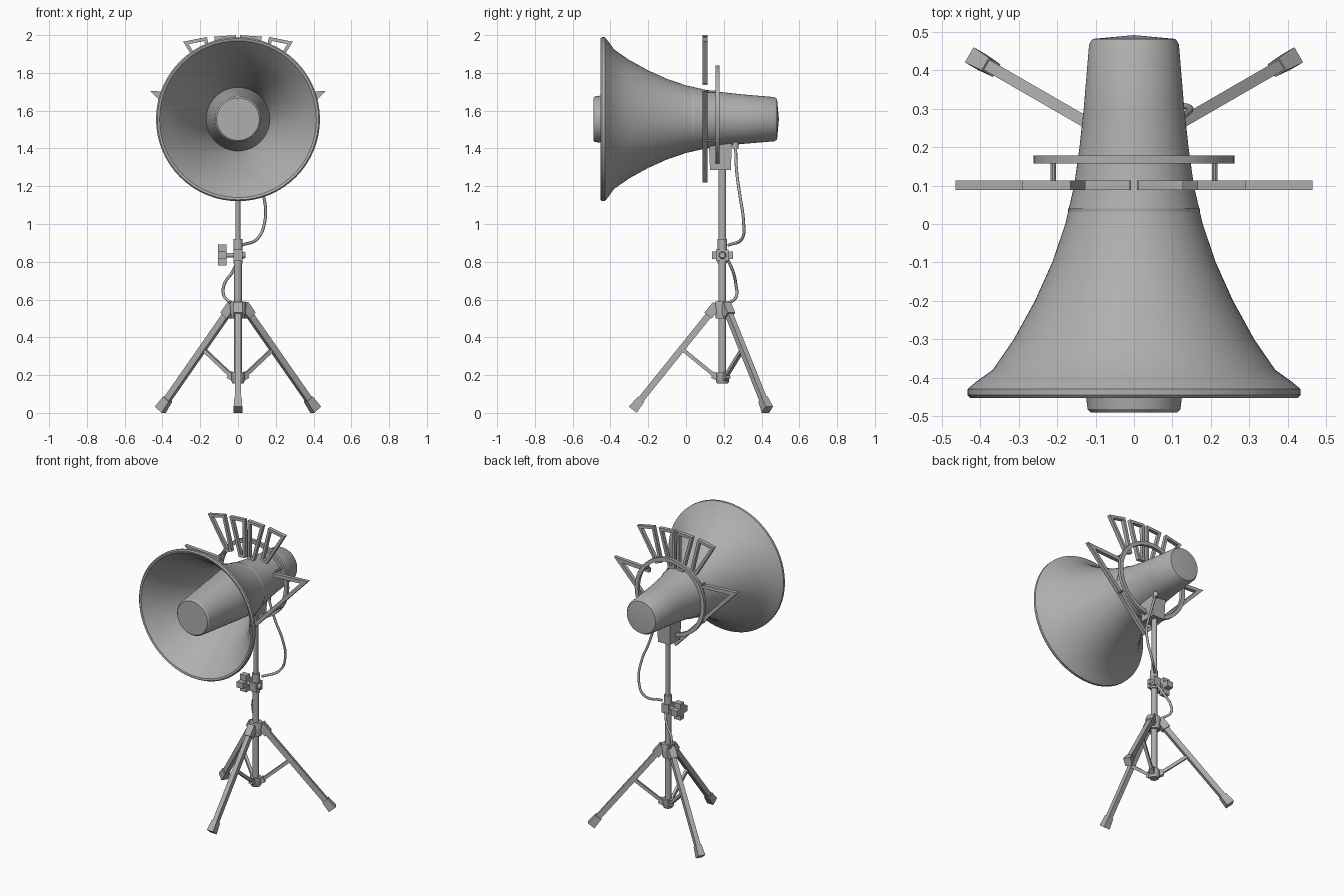
import bpy, bmesh, math
from mathutils import Vector

cube = bpy.data.objects.get("Cube")
if cube:
    bpy.data.objects.remove(cube, do_unlink=True)

PY = 0.193     # tripod axis, y
HZ = 1.555     # horn axis, z

grey = bpy.data.materials.new("grey_metal")
grey.use_nodes = True
grey.diffuse_color = (0.43, 0.43, 0.43, 1)
grey.node_tree.nodes["Principled BSDF"].inputs["Base Color"].default_value = (0.43, 0.43, 0.43, 1)


def loft(name, sections, loop=False, ring=True):
    """Skin a series of equal-length cross-sections."""
    bm = bmesh.new()
    rows = [[bm.verts.new(p) for p in s] for s in sections]
    count, n = len(rows), len(rows[0])
    for i in range(count if loop else count - 1):
        a, b = rows[i], rows[(i + 1) % count]
        for j in range(n if ring else n - 1):
            k = (j + 1) % n
            bm.faces.new((a[j], a[k], b[k], b[j]))
    if not loop:
        bm.faces.new(rows[0])
        bm.faces.new(rows[-1])
    bmesh.ops.remove_doubles(bm, verts=bm.verts, dist=1e-5)
    bmesh.ops.recalc_face_normals(bm, faces=bm.faces)
    me = bpy.data.meshes.new(name)
    bm.to_mesh(me)
    bm.free()
    me.materials.append(grey)
    me.shade_smooth()
    me.set_sharp_from_angle(angle=math.radians(32))
    ob = bpy.data.objects.new(name, me)
    bpy.context.collection.objects.link(ob)
    return ob


def lathe(name, profile, axis, center_z=0, segs=64, ring=False):
    """Spin (position, radius) pairs about the horn axis or the pole axis."""
    sections = []
    for i in range(segs):
        t = 2 * math.pi * i / segs
        c, s = math.cos(t), math.sin(t)
        if axis == "Y":
            sections.append([(r * c, p, center_z + r * s) for p, r in profile])
        else:
            sections.append([(r * c, PY + r * s, p) for p, r in profile])
    return loft(name, sections, loop=True, ring=ring)


def beam(name, a, b, w, h, sides=4, taper=1):
    """Straight bar from a to b; four sides give a box, more give a rod."""
    a, b = Vector(a), Vector(b)
    d = (b - a).normalized()
    side = Vector((1, 0, 0)) if abs(d.z) > 0.99 else d.cross(Vector((0, 0, 1))).normalized()
    up = side.cross(d)
    grow = 1 / math.cos(math.pi / sides) / 2
    rings = []
    for p, k in ((a, 1), (b, taper)):
        angles = [2 * math.pi * (i + 0.5) / sides for i in range(sides)]
        rings.append([p + k * grow * (side * w * math.cos(t) + up * h * math.sin(t)) for t in angles])
    return loft(name, rings)


def flat_frame(name, pts, width, closed):
    """Mitred flat strip inside a counter-clockwise x-z outline."""
    front, back = 0.088, 0.113
    pts = [Vector(p) for p in pts]
    n = len(pts)
    rings = []
    for i, p in enumerate(pts):
        normals = []
        if closed or i > 0:
            normals.append((p - pts[i - 1]).normalized())
        if closed or i < n - 1:
            normals.append((pts[(i + 1) % n] - p).normalized())
        normals = [Vector((-e.y, e.x)) for e in normals]
        u, v = normals[0], normals[-1]
        q = p + (u + v) / (1 + u.dot(v)) * width
        rings.append([(p.x, front, p.y), (q.x, front, q.y), (q.x, back, q.y), (p.x, back, p.y)])
    return loft(name, rings, loop=closed)


def cable(name, pts):
    cu = bpy.data.curves.new(name, "CURVE")
    cu.dimensions = "3D"
    cu.bevel_depth = 0.008
    cu.bevel_resolution = 2
    cu.use_fill_caps = True
    sp = cu.splines.new("BEZIER")
    sp.bezier_points.add(len(pts) - 1)
    for bp, p in zip(sp.bezier_points, pts):
        bp.co = p
        bp.handle_left_type = bp.handle_right_type = "AUTO"
    cu.materials.append(grey)
    bpy.context.collection.objects.link(bpy.data.objects.new(name, cu))


# Horn shell: back cap, flared outside, rolled rim, hollow inside
lathe("horn", [
    (0.492, 0), (0.482, 0.108), (0.468, 0.117), (0.3, 0.131), (0.2, 0.142), (0.1, 0.156),
    (0, 0.179), (-0.1, 0.213), (-0.2, 0.258), (-0.3, 0.313), (-0.38, 0.368),
    (-0.41, 0.41), (-0.43, 0.434), (-0.445, 0.434), (-0.453, 0.427), (-0.45, 0.415),
    (-0.38, 0.355), (-0.3, 0.301), (-0.2, 0.246), (-0.1, 0.201), (0, 0.168),
    (0.1, 0.145), (0.1, 0)], "Y", HZ)

# Inner reflector plug
lathe("horn_plug", [(-0.491, 0), (-0.491, 0.113), (-0.482, 0.121), (-0.45, 0.125),
                    (-0.2, 0.15), (0.04, 0.172), (0.08, 0)], "Y", HZ)

# Round ring behind the crest
lathe("crest_ring", [(0.157, 0.262), (0.178, 0.262), (0.178, 0.236), (0.157, 0.236)],
      "Y", 1.577, ring=True)

# Crest: pointed shield outline with four tapering rays
flat_frame("crest_shield", [(-0.2, 1.69), (-0.465, 1.705), (0, 1.22), (0.465, 1.705), (0.2, 1.69)],
           0.024, False)
ray_shapes = {
    "inner": [(0.127, 1.992), (0.01, 2.0), (0.008, 1.74), (0.056, 1.735)],
    "outer": [(0.29, 1.965), (0.165, 1.99), (0.108, 1.758), (0.152, 1.74)],
}
for kind, pts in ray_shapes.items():
    flat_frame("crest_ray_" + kind + "_left", pts, 0.018, True)
    flat_frame("crest_ray_" + kind + "_right", [(-x, z) for x, z in reversed(pts)], 0.018, True)
for x in (-0.21, 0.21):
    for z in (1.44, 1.7):
        beam("crest_peg", (x, 0.1, z), (x, 0.165, z), 0.014, 0.014, 8)

# Horn bracket on top of the pole
beam("horn_bracket", (0, 0.182, 1.285), (0, 0.182, 1.44), 0.09, 0.11, 4, 1.12)

# Telescopic pole
beam("upper_pole", (0, PY, 0.8), (0, PY, 1.3), 0.028, 0.04, 16)
beam("lower_pole", (0, PY, 0.17), (0, PY, 0.82), 0.04, 0.04, 16)
lathe("pole_collar", [(0.79, 0), (0.79, 0.025), (0.92, 0.025), (0.92, 0)], "Z", segs=20)
beam("clamp_block", (0, PY, 0.805), (0, PY, 0.865), 0.05, 0.066)

# Clamp screw with a four-lobed knob
beam("clamp_screw", (-0.07, PY, 0.835), (0.02, PY, 0.835), 0.025, 0.025, 12)
beam("screw_nut", (0.02, PY, 0.835), (0.04, PY, 0.835), 0.042, 0.042, 16, 0.7)
beam("knob_lobes_flat", (-0.106, PY, 0.835), (-0.06, PY, 0.835), 0.112, 0.04)
beam("knob_lobes_upright", (-0.106, PY, 0.835), (-0.06, PY, 0.835), 0.04, 0.112)

# Tripod hubs
lathe("upper_hub", [(0.5, 0), (0.5, 0.036), (0.575, 0.044), (0.59, 0.038), (0.59, 0)], "Z", segs=24)
lathe("lower_hub", [(0.155, 0), (0.155, 0.028), (0.165, 0.034), (0.215, 0.034), (0.215, 0)], "Z", segs=24)

# Three legs, one to the front
for deg in (-90, 30, 150):
    c, s = math.cos(math.radians(deg)), math.sin(math.radians(deg))

    def at(r, z):
        return (r * c, PY + r * s, z)

    beam("leg", at(0.045, 0.552), at(0.452, 0.046), 0.03, 0.034)
    beam("leg_joint", at(0.03, 0.572), at(0.076, 0.515), 0.046, 0.05)
    beam("foot", at(0.43, 0.073), at(0.475, 0.017), 0.038, 0.044, 4, 1.2)
    beam("brace", at(0.03, 0.188), at(0.21, 0.335), 0.018, 0.02)
    beam("brace_joint", at(0.025, 0.188), at(0.052, 0.202), 0.03, 0.036)

# Cables
beam("cable_plug", (0.045, 0.262, 1.4), (0.045, 0.262, 1.45), 0.03, 0.03, 12)
cable("upper_cable", [(0.045, 0.262, 1.42), (0.09, 0.268, 1.28), (0.137, 0.287, 1.14),
                      (0.143, 0.304, 1.02), (0.105, 0.298, 0.925), (0.02, 0.225, 0.888)])
cable("lower_cable", [(0, 0.222, 0.81), (-0.03, 0.25, 0.745), (-0.073, 0.264, 0.68),
                      (-0.074, 0.267, 0.62), (-0.025, 0.225, 0.577)])
